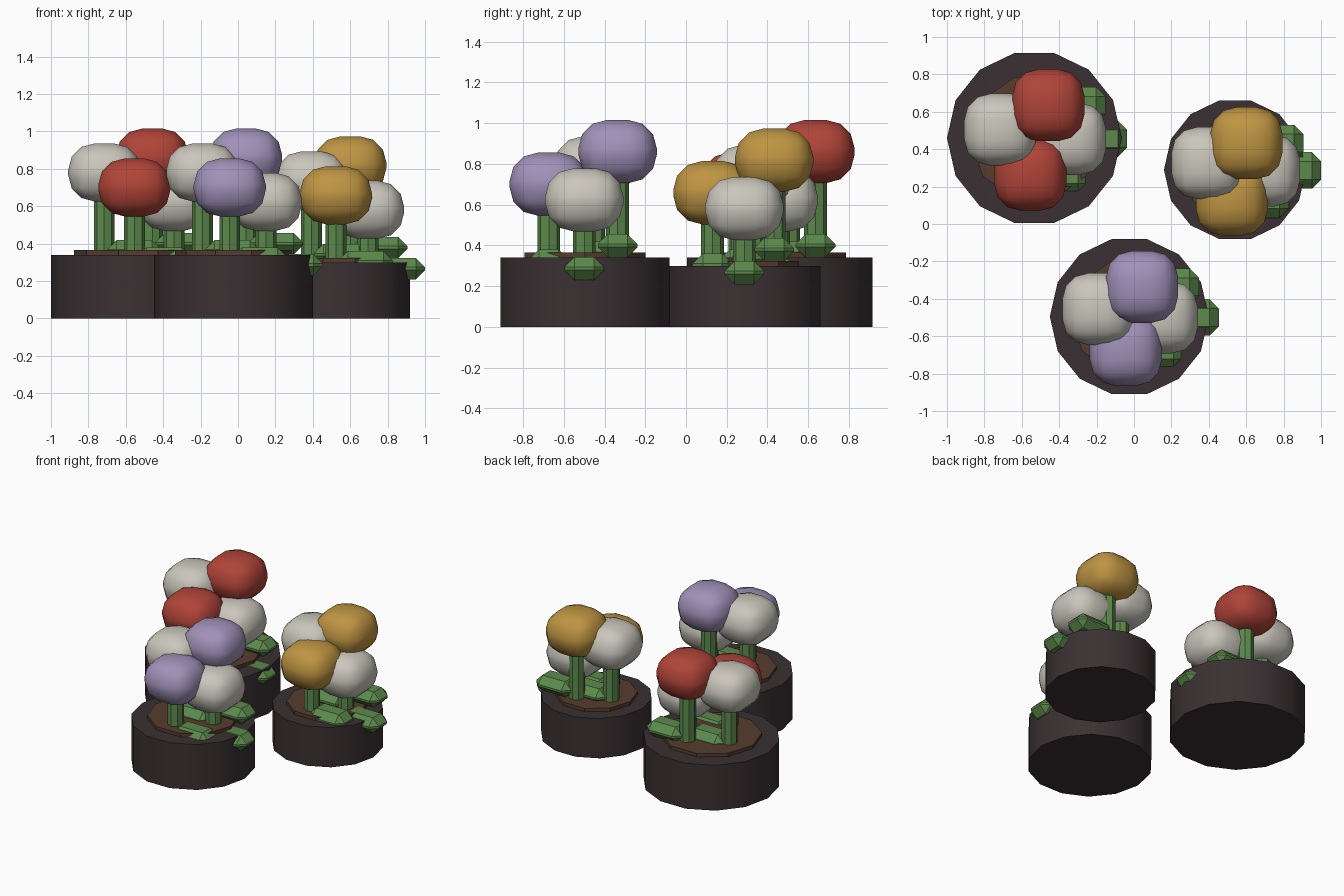
import bpy
import math

cube = bpy.data.objects.get("Cube")
if cube:
    bpy.data.objects.remove(cube, do_unlink=True)


def material(name, *srgb):
    """Flat material from 0-255 sRGB values, stored as linear."""
    rgb = []
    for c in srgb:
        c /= 255
        rgb.append(c / 12.92 if c <= 0.04045 else ((c + 0.055) / 1.055) ** 2.4)
    mat = bpy.data.materials.new(name)
    mat.use_nodes = True
    mat.diffuse_color = (*rgb, 1)
    bsdf = next(n for n in mat.node_tree.nodes if n.type == "BSDF_PRINCIPLED")
    bsdf.inputs["Base Color"].default_value = (*rgb, 1)
    return mat


POT = material("dark clay", 58, 48, 50)
SOIL = material("brown soil", 86, 60, 46)
GREEN = material("leaf green", 92, 138, 76)
WHITE = material("cream petals", 202, 198, 188)
RED = material("red petals", 176, 68, 56)
PURPLE = material("lilac petals", 160, 145, 185)
GOLD = material("golden petals", 190, 148, 66)


def finish(name, mat, angle):
    ob = bpy.context.object
    ob.name = name
    ob.data.materials.append(mat)
    bpy.ops.object.shade_smooth_by_angle(angle=math.radians(angle))


def cylinder(name, mat, sides, radius, x, y, z0, z1):
    # Turned so that a corner points along +x
    bpy.ops.mesh.primitive_cylinder_add(
        vertices=sides, radius=radius, depth=z1 - z0,
        location=(x, y, (z0 + z1) / 2), rotation=(0, 0, math.pi / 2))
    finish(name, mat, 30)


def rounded_box(name, mat, size, centre, bevel, segments, angle):
    bpy.ops.mesh.primitive_cube_add(size=1, location=centre)
    ob = bpy.context.object
    ob.scale = size
    bpy.ops.object.transform_apply(location=False, rotation=False, scale=True)
    mod = ob.modifiers.new("rounding", "BEVEL")
    mod.width = bevel
    mod.segments = segments
    bpy.ops.object.modifier_apply(modifier=mod.name)
    finish(name, mat, angle)


# Flower layout: name, offset as a share of pot radius, height above rim, accent colour
FLOWERS = [
    ("left", -0.39, 0.095, 0.44, False),
    ("back", 0.16, 0.375, 0.52, True),
    ("front", -0.045, -0.42, 0.36, True),
    ("right", 0.41, -0.01, 0.283, False),
]


def potted_flowers(label, x, y, radius, rim, accent):
    cylinder(label + "_pot", POT, 14, radius, x, y, 0, rim)
    cylinder(label + "_soil", SOIL, 10, radius * 0.735, x, y, rim - 0.04, rim + 0.025)
    for side, dx, dy, rise, coloured in FLOWERS:
        name = f"{label}_{side}"
        fx, fy, fz = x + dx * radius, y + dy * radius, rim + rise
        cylinder(name + "_stem", GREEN, 8, 0.056, fx, fy, rim - 0.02, fz)
        rounded_box(name + "_leaf", GREEN, (0.29, 0.195, 0.115),
                    (fx + 0.16, fy, fz * 0.475 - 0.01), 0.05, 1, 20)
        rounded_box(name + "_bloom", accent if coloured else WHITE,
                    (0.385, 0.385, 0.31), (fx, fy, fz), 0.14, 3, 40)


# Three pots
potted_flowers("large", -0.533, 0.46, 0.467, 0.34, RED)
potted_flowers("small", 0.54, 0.29, 0.38, 0.298, GOLD)
potted_flowers("medium", -0.025, -0.495, 0.425, 0.34, PURPLE)
